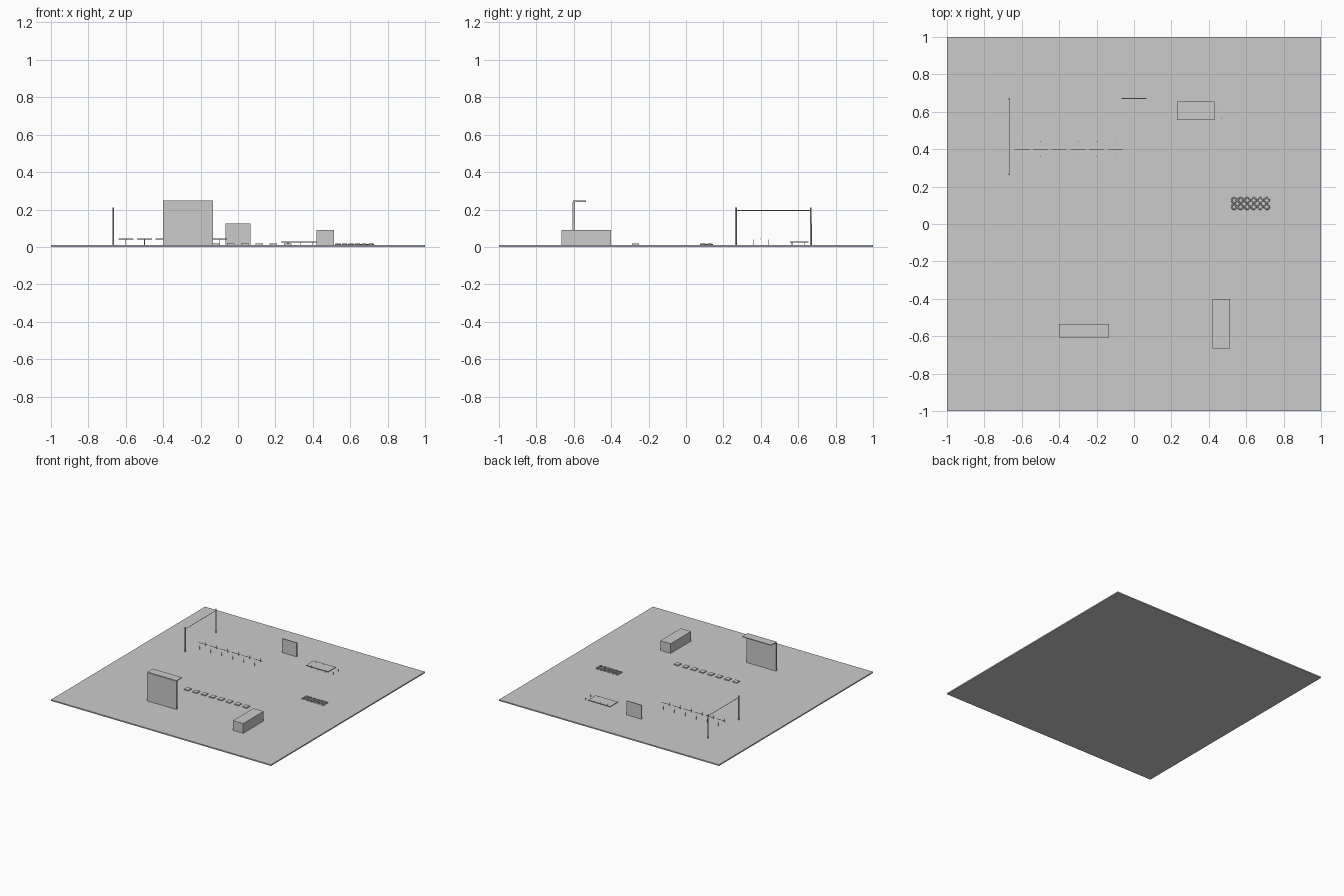
import bpy
import math

if "Cube" in bpy.data.objects:
    bpy.data.objects.remove(bpy.data.objects["Cube"])

G = 0.01  # top of the field


def box(name, x0, x1, y0, y1, z0, z1):
    bpy.ops.mesh.primitive_cube_add(size=1, location=((x0 + x1) / 2, (y0 + y1) / 2, (z0 + z1) / 2))
    o = bpy.context.object
    o.name = name
    o.scale = (x1 - x0, y1 - y0, z1 - z0)
    bpy.ops.object.transform_apply(location=False, rotation=False, scale=True)
    return o


def rod(name, x, y, z, r, length, axis="z", sides=12):
    rot = {"x": (0, math.pi / 2, 0), "y": (math.pi / 2, 0, 0), "z": (0, 0, 0)}[axis]
    bpy.ops.mesh.primitive_cylinder_add(vertices=sides, radius=r, depth=length, location=(x, y, z), rotation=rot)
    o = bpy.context.object
    o.name = name
    bpy.ops.object.shade_smooth_by_angle()
    return o


# Field
box("field", -1, 1, -1, 1, 0, G)

# Rope frame
for y in (0.267, 0.667):
    rod("rope_post", -0.667, y, G + 0.1, 0.005, 0.2)
rod("rope", -0.667, 0.467, 0.195, 0.002, 0.4, "y")

# Hurdle row: a bar and two pegs at each station
for i in range(6):
    x = -0.6 + 0.1 * i
    rod("hurdle_bar", x, 0.4, 0.042, 0.002, 0.08, "x")
    for y in (0.36, 0.44):
        rod("hurdle_peg", x, y, G + 0.015, 0.002, 0.03)

# Low wall
box("low_wall", -0.067, 0.067, 0.667, 0.674, G, 0.125)

# Crawl platform with stakes
box("crawl_deck", 0.23, 0.43, 0.555, 0.655, 0.024, 0.028)
for x in (0.267, 0.333, 0.4, 0.467):
    for y in (0.567, 0.635):
        rod("crawl_stake", x, y, G + 0.01, 0.002, 0.02)

# Block
box("block", 0.42, 0.513, -0.665, -0.4, G, 0.09)

# Tall wall with ledge
box("tall_wall", -0.4, -0.135, -0.607, -0.594, G, 0.241)
box("wall_ledge", -0.4, -0.135, -0.605, -0.535, 0.241, 0.247)

# Stepping pads
for i in range(8):
    x = -0.267 + 0.076 * i
    box("stepping_pad", x - 0.02, x + 0.02, -0.29, -0.25, G, 0.017)

# Tyre grid
for i in range(6):
    for y in (0.092, 0.127):
        bpy.ops.mesh.primitive_torus_add(location=(0.535 + 0.035 * i, y, G + 0.003), major_radius=0.013,
                                         minor_radius=0.004, major_segments=20, minor_segments=8)
        bpy.context.object.name = "tyre"
        bpy.ops.object.shade_smooth_by_angle()
